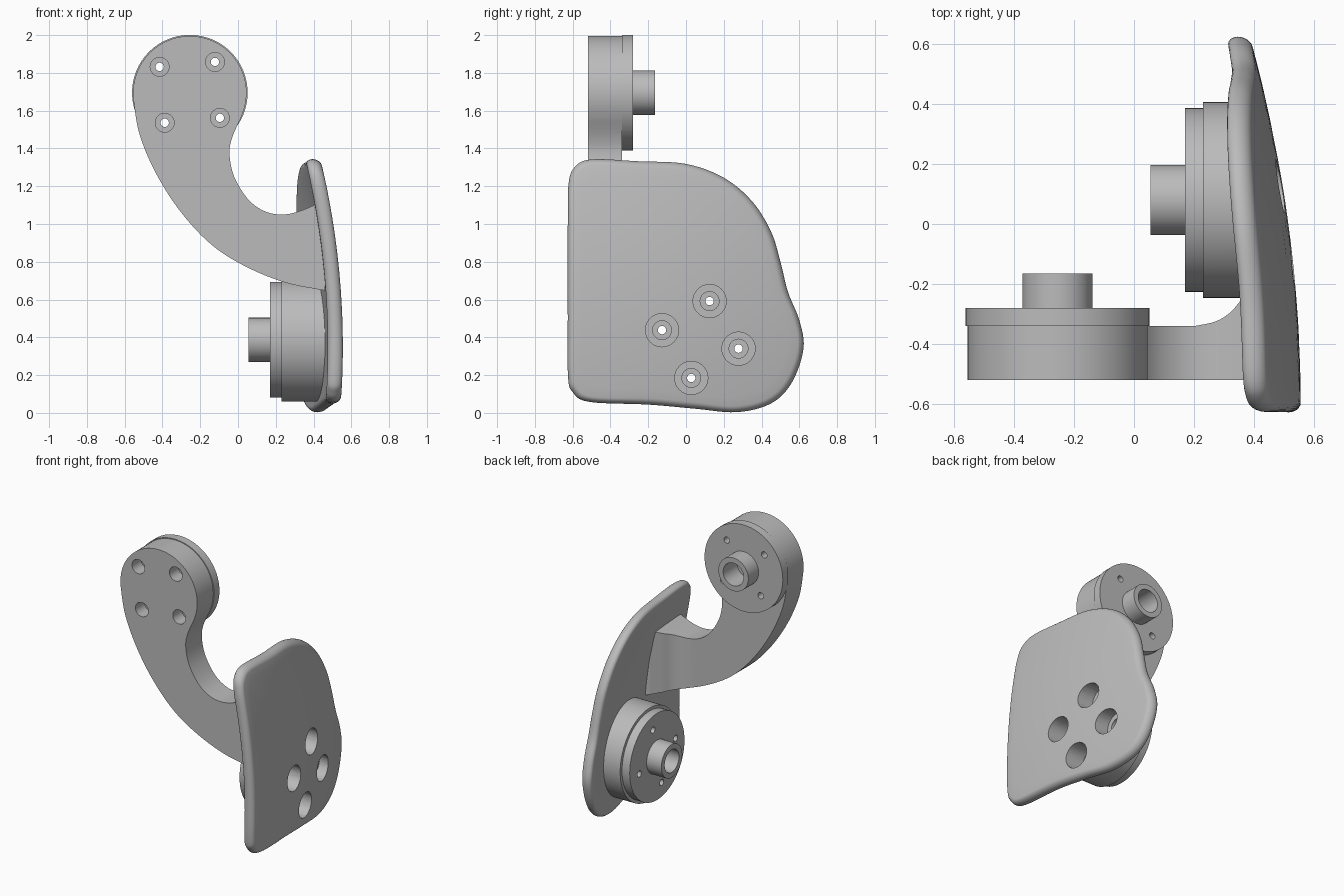
import bpy, bmesh
from math import sin, cos, pi, radians
from mathutils import Matrix, Vector

cube = bpy.data.objects.get("Cube")
if cube:
    bpy.data.objects.remove(cube)

grey = bpy.data.materials.new("light grey")
grey.use_nodes = True
grey.diffuse_color = (0.5, 0.5, 0.5, 1)
grey.node_tree.nodes["Principled BSDF"].inputs["Base Color"].default_value = (0.5, 0.5, 0.5, 1)


def finish(name, bm):
    """Turn a bmesh into a named object with outward normals."""
    bmesh.ops.remove_doubles(bm, verts=bm.verts, dist=1e-5)
    bmesh.ops.recalc_face_normals(bm, faces=bm.faces)
    mesh = bpy.data.meshes.new(name)
    bm.to_mesh(mesh)
    bm.free()
    mesh.materials.append(grey)
    obj = bpy.data.objects.new(name, mesh)
    bpy.context.collection.objects.link(obj)
    return obj


def spline(pts, closed=False, steps=6):
    """Smooth curve through a few 2D points."""
    p = [Vector(q) for q in pts]
    n = len(p)
    get = (lambda i: p[i % n]) if closed else (lambda i: p[max(0, min(i, n - 1))])
    out = []
    for i in range(n if closed else n - 1):
        a, b, c, d = (get(i + k) for k in (-1, 0, 1, 2))
        for s in range(steps):
            t = s / steps
            out.append(0.5 * (2 * b + (c - a) * t + (2 * a - 5 * b + 4 * c - d) * t * t
                              + (3 * b - a - 3 * c + d) * t ** 3))
    return out if closed else out + [p[-1]]


def skin(bm, rings):
    """Join successive closed rings of points with quads."""
    rows = [[bm.verts.new(q) for q in ring] for ring in rings]
    for r0, r1 in zip(rows, rows[1:]):
        for i in range(len(r0)):
            j = (i + 1) % len(r0)
            bm.faces.new((r0[i], r0[j], r1[j], r1[i]))


def lathe(name, profile, frames, seg=64):
    """Revolve a (radius, height) profile at each frame."""
    bm = bmesh.new()
    for m in frames:
        skin(bm, [[m @ Vector((r * cos(2 * pi * i / seg), r * sin(2 * pi * i / seg), h))
                   for i in range(seg)] for r, h in profile])
    bmesh.ops.dissolve_degenerate(bm, dist=1e-6, edges=bm.edges)
    return finish(name, bm)


def prism(name, ring_a, ring_b):
    bm = bmesh.new()
    skin(bm, [ring_a, ring_b])
    n = len(ring_a)
    bm.verts.ensure_lookup_table()
    bm.faces.new(bm.verts[:n])
    bm.faces.new(bm.verts[n:])
    return finish(name, bm)


def boolean(obj, cutter, operation="DIFFERENCE"):
    mod = obj.modifiers.new("cut", "BOOLEAN")
    mod.operation = operation
    mod.solver = "EXACT"
    mod.object = cutter
    bpy.context.view_layer.objects.active = obj
    bpy.ops.object.modifier_apply(modifier=mod.name)


def plate_x(y, z):
    """Outer face of the curved plate."""
    return 0.555 - 0.113 * (y + 0.6) ** 2 - 0.12 * (z - 0.35) ** 2


# Curved plate with a rounded rim
outline = spline([(-0.625, 0.2), (-0.6, 0.11), (-0.51, 0.058), (-0.2, 0.044), (0.05, 0.022),
                  (0.27, 0.004), (0.45, 0.05), (0.56, 0.16), (0.622, 0.34), (0.6, 0.49),
                  (0.54, 0.64), (0.5, 0.8), (0.45, 0.96), (0.35, 1.12), (0.2, 1.245),
                  (0.0, 1.318), (-0.25, 1.332), (-0.5, 1.342), (-0.59, 1.3), (-0.622, 1.21),
                  (-0.626, 1.0), (-0.626, 0.5)], closed=True)
middle = Vector((0, 0.63))


def plate_ring(scale, inset, depth):
    ring = []
    for q in outline:
        d = q - middle
        p = middle + (d - d.normalized() * inset) * scale
        ring.append((plate_x(p.x, p.y) - depth, p.x, p.y))
    return ring


scales = (0, 0.2, 0.4, 0.6, 0.8, 0.92)
rings = [plate_ring(s, 0.035, 0) for s in scales]
for k in range(13):
    a = pi * k / 12
    rings.append(plate_ring(1, 0.035 * (1 - sin(a)), 0.04 * (1 - cos(a))))
rings += [plate_ring(s, 0.035, 0.08) for s in reversed(scales)]
bm = bmesh.new()
skin(bm, rings)
bmesh.ops.dissolve_degenerate(bm, dist=1e-6, edges=bm.edges)
plate = finish("curved_plate", bm)

# Swept arm: side profile trimmed by a plan profile that flares into the plate
hub_x, hub_z = -0.255, 1.695
head = [Vector((hub_x + 0.3 * cos(radians(a)), hub_z + 0.3 * sin(radians(a))))
        for a in range(-20, 181, 4)]
outer = spline([(-0.554, 1.66), (-0.52, 1.47), (-0.43, 1.26), (-0.3, 1.06), (-0.14, 0.89),
                (0.04, 0.775), (0.25, 0.69), (0.46, 0.648)])
inner = spline([(0.46, 1.125), (0.32, 1.066), (0.22, 1.05), (0.13, 1.073), (0.05, 1.135),
                (-0.02, 1.25), (-0.045, 1.37), (-0.03, 1.46), (0.015, 1.56)])
side = head + outer + inner
arm = prism("swept_arm", [(p.x, -0.7, p.y) for p in side], [(p.x, 0.1, p.y) for p in side])
plan = [Vector(q) for q in ((-0.8, -0.34), (-0.8, -0.52), (0.6, -0.52), (0.6, -0.17), (0.46, -0.17))]
plan += spline([(0.42, -0.19), (0.36, -0.25), (0.32, -0.295), (0.27, -0.325), (0.2, -0.34)])
trim = prism("arm_trim", [(p.x, p.y, 0.3) for p in plan], [(p.x, p.y, 2.2) for p in plan])
boolean(arm, trim, "INTERSECT")

# Mounting frames: upper hub points back, lower hub points to the side
upper = Matrix.Translation((hub_x, -0.34, hub_z)) @ Matrix.Rotation(-pi / 2, 4, "X")
lower = Matrix.Translation((0.23, 0.08, 0.387)) @ Matrix.Rotation(-pi / 2, 4, "Y")

# Hubs: flange with a hollow boss
hub = [(0, 0), (0.306, 0), (0.306, 0.06), (0.117, 0.06), (0.117, 0.175),
       (0.08, 0.175), (0.08, 0.02), (0, 0.02)]
upper_hub = lathe("upper_hub", hub, [upper])
lower_hub = lathe("lower_hub", hub, [lower])

# Cup joining the lower hub to the plate
cup = lathe("lower_cup", [(0, -0.2), (0.327, -0.2), (0.327, 0), (0, 0)], [lower], 96)
for v in cup.data.vertices:
    if v.co.x > 0.3:
        v.co.x = plate_x(v.co.y, v.co.z) - 0.04

# Stepped screw holes
upper_holes = lathe("upper_screw_cutter", [(0, -0.3), (0.05, -0.3), (0.05, -0.08), (0.022, -0.08),
                                           (0.022, 0.1), (0, 0.1)],
                    [Matrix.Translation((x, 0, z)) @ Matrix.Translation((0, -0.34, 0))
                     @ Matrix.Rotation(-pi / 2, 4, "X")
                     for x, z in ((-0.415, 1.832), (-0.122, 1.858), (-0.388, 1.536), (-0.096, 1.562))], 32)
lower_holes = lathe("lower_screw_cutter", [(0, -0.5), (0.088, -0.5), (0.088, -0.15), (0.05, -0.15),
                                           (0.05, -0.07), (0.022, -0.07), (0.022, 0.13), (0, 0.13)],
                    [Matrix.Translation((0.23, y, z)) @ Matrix.Rotation(-pi / 2, 4, "Y")
                     for y, z in ((0.125, 0.592), (-0.127, 0.438), (0.278, 0.34), (0.028, 0.185))], 32)
for obj in (arm, upper_hub):
    boolean(obj, upper_holes)
for obj in (plate, cup, lower_hub):
    boolean(obj, lower_holes)
for helper in (trim, upper_holes, lower_holes):
    bpy.data.objects.remove(helper)

# Smooth curves, sharp edges
bpy.ops.object.select_all(action="DESELECT")
for obj in (plate, arm, upper_hub, lower_hub, cup):
    obj.select_set(True)
bpy.context.view_layer.objects.active = plate
bpy.ops.object.shade_smooth_by_angle(angle=radians(30))
